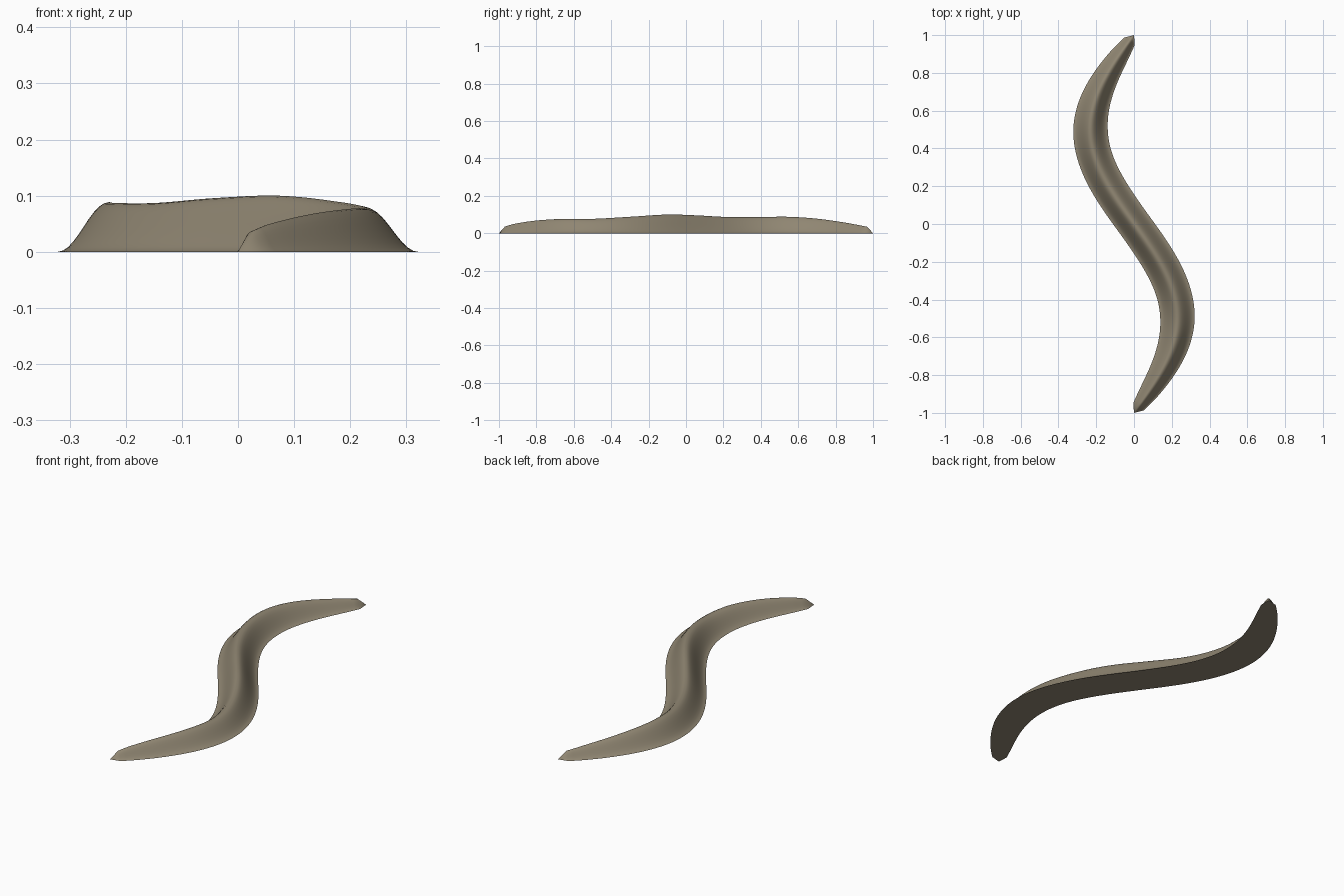
import bpy, bmesh, math

if "Cube" in bpy.data.objects:
    bpy.data.objects.remove(bpy.data.objects["Cube"])

RINGS, COLS = 96, 20
END = 0.967

# Crest height and half-width along the ridge
HEIGHT = [(-0.967, 0.036), (-0.92, 0.05), (-0.8, 0.068), (-0.65, 0.077), (-0.5, 0.077),
          (-0.3, 0.088), (-0.1, 0.100), (0.05, 0.096), (0.22, 0.087), (0.4, 0.087),
          (0.55, 0.088), (0.7, 0.078), (0.85, 0.057), (0.967, 0.035)]
WIDTH = [(0.0, 0.09), (0.3, 0.092), (0.5, 0.091), (0.65, 0.081), (0.8, 0.064),
         (0.9, 0.049), (0.967, 0.034)]


def sample(table, t):
    """Smooth (Hermite) interpolation through a table of points."""
    def slope(i):
        a, b = table[max(i - 1, 0)], table[min(i + 1, len(table) - 1)]
        return (b[1] - a[1]) / (b[0] - a[0])
    i = 0
    while i < len(table) - 2 and t > table[i + 1][0]:
        i += 1
    (x0, y0), (x1, y1) = table[i], table[i + 1]
    d = x1 - x0
    s = (t - x0) / d
    return ((2*s**3 - 3*s**2 + 1) * y0 + (s**3 - 2*s**2 + s) * d * slope(i)
            + (3*s**2 - 2*s**3) * y1 + (s**3 - s**2) * d * slope(i + 1))


bm = bmesh.new()

# Bell-shaped cross-sections swept along an S curve
rings = []
for r in range(RINGS + 1):
    y = -END + 2 * END * r / RINGS
    cx = -0.23 * math.sin(math.pi * y)
    dx = -0.23 * math.pi * math.cos(math.pi * y)
    n = math.hypot(dx, 1)
    w, h = sample(WIDTH, abs(y)), sample(HEIGHT, y)
    ring = []
    for c in range(COLS + 1):
        u = -1 + 2 * c / COLS
        ring.append(bm.verts.new((cx + u * w / n, y - u * w * dx / n,
                                  h * math.cos(u * math.pi / 2) ** 2)))
    rings.append(ring)

for a, b in zip(rings, rings[1:]):
    for c in range(COLS):
        bm.faces.new((a[c], a[c + 1], b[c + 1], b[c]))
    bm.faces.new((a[0], b[0], b[-1], a[-1]))    # flat underside

# Pointed tips at both ends
for ring, s in ((rings[0], -1), (rings[-1], 1)):
    tip = bm.verts.new((0, s, 0))
    for c in range(COLS):
        bm.faces.new((ring[c], ring[c + 1], tip))
    bm.faces.new((ring[0], tip, ring[-1]))

bmesh.ops.recalc_face_normals(bm, faces=bm.faces)
mesh = bpy.data.meshes.new("winding_ridge")
bm.to_mesh(mesh)
bm.free()
ridge = bpy.data.objects.new("winding_ridge", mesh)
bpy.context.collection.objects.link(ridge)

mat = bpy.data.materials.new("sandy_earth")
mat.diffuse_color = (0.28, 0.24, 0.17, 1)
mat.use_nodes = True
mat.node_tree.nodes["Principled BSDF"].inputs["Base Color"].default_value = mat.diffuse_color
mesh.materials.append(mat)

bpy.context.view_layer.objects.active = ridge
ridge.select_set(True)
bpy.ops.object.shade_smooth_by_angle(angle=math.radians(35))
